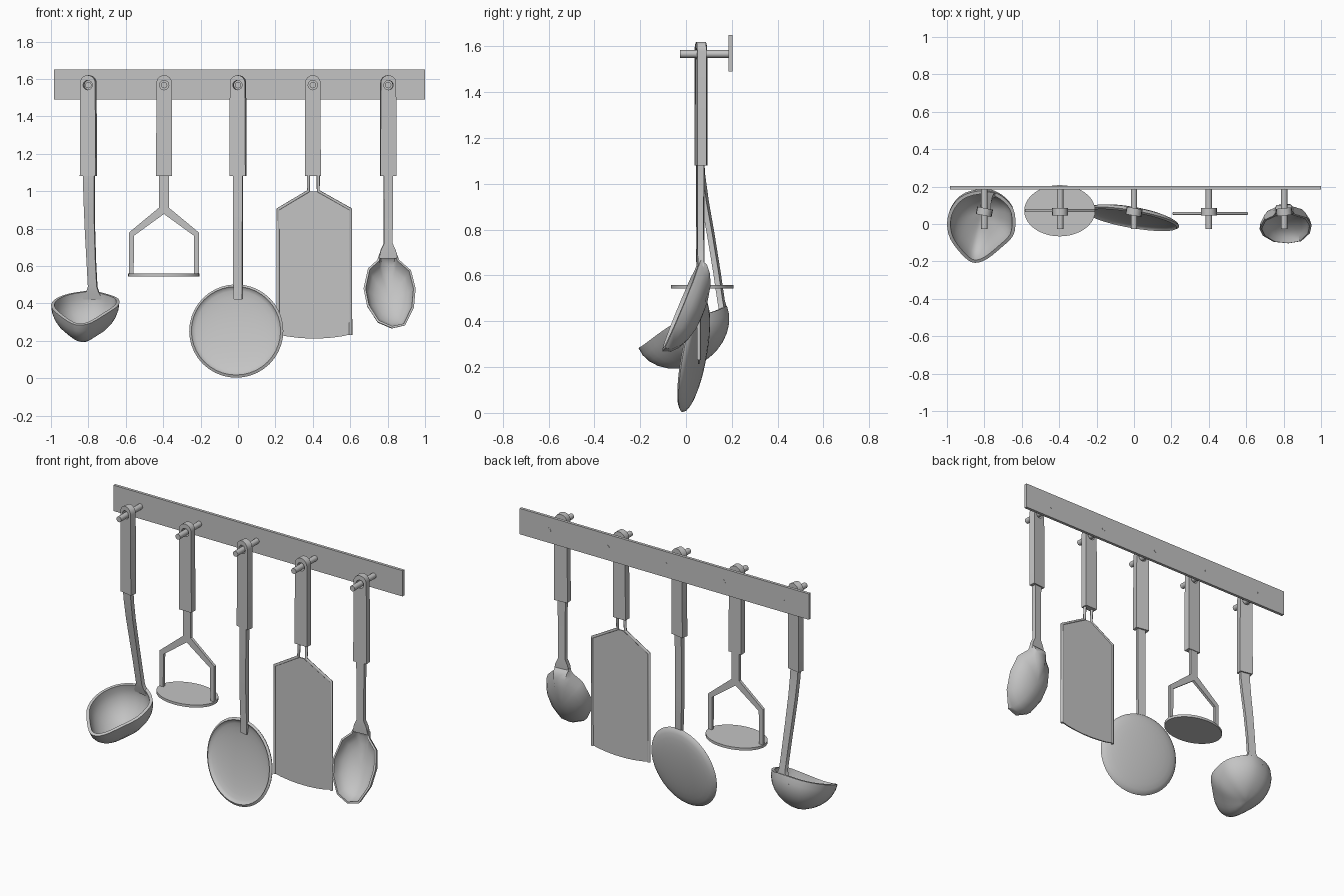
import bpy, bmesh, math
from mathutils import Vector

cube = bpy.data.objects.get("Cube")
if cube:
    bpy.data.objects.remove(cube, do_unlink=True)

steel = bpy.data.materials.new("brushed_grey")
steel.use_nodes = True
GREY = (0.55, 0.55, 0.55, 1)
steel.diffuse_color = GREY
steel.node_tree.nodes["Principled BSDF"].inputs["Base Color"].default_value = GREY

PEG_Z, HANDLE_Y, HANDLE_END = 1.567, 0.065, 1.08


def finish(name, bm, solid=0.0, smooth=None):
    """Turn a bmesh into an object, optionally thickened and smooth shaded."""
    bmesh.ops.recalc_face_normals(bm, faces=bm.faces)
    mesh = bpy.data.meshes.new(name)
    bm.to_mesh(mesh)
    bm.free()
    ob = bpy.data.objects.new(name, mesh)
    bpy.context.collection.objects.link(ob)
    if solid:
        mod = ob.modifiers.new("thickness", 'SOLIDIFY')
        mod.thickness, mod.offset = solid, 0
        bake(ob)
    mesh = ob.data
    mesh.materials.clear()
    mesh.materials.append(steel)
    if smooth:
        mesh.shade_smooth()
        mesh.set_sharp_from_angle(angle=math.radians(smooth))
    return ob


def bake(ob):
    bpy.context.view_layer.update()
    deps = bpy.context.evaluated_depsgraph_get()
    mesh = bpy.data.meshes.new_from_object(ob.evaluated_get(deps))
    ob.modifiers.clear()
    ob.data = mesh


def cylinder(name, centre, rx, ry, depth, axis='Z', segments=16):
    bm = bmesh.new()
    bmesh.ops.create_cone(bm, cap_ends=True, segments=segments,
                          radius1=1, radius2=1, depth=depth)
    for v in bm.verts:
        x, y, z = v.co.x * rx, v.co.y * ry, v.co.z
        v.co = Vector(centre) + Vector((x, y, z) if axis == 'Z' else (x, z, -y))
    return finish(name, bm, smooth=40)


def plate(name, loops, y, half, pivot_x=0, turn=0):
    """Flat outline in x and z, with optional holes, given a thickness along y."""
    bm = bmesh.new()
    edges = []
    for loop in loops:
        vs = [bm.verts.new((x, -half, z)) for x, z in loop]
        edges += [bm.edges.new((vs[i - 1], vs[i])) for i in range(len(vs))]
    bmesh.ops.triangle_fill(bm, edges=edges, use_beauty=True)
    new = bmesh.ops.extrude_face_region(bm, geom=bm.faces[:])
    for v in new["geom"]:
        if isinstance(v, bmesh.types.BMVert):
            v.co.y = half
    c, s = math.cos(turn), math.sin(turn)
    for v in bm.verts:
        x, d = v.co.x, v.co.y
        v.co.x, v.co.y = pivot_x + x * c - d * s, y + x * s + d * c
    return finish(name, bm, smooth=30)


def strap(name, sections, turn=0):
    """Rectangular bar through sections (x, y, z, half width, half thickness)."""
    bm = bmesh.new()
    c, s = math.cos(turn), math.sin(turn)
    rings = []
    for x, y, z, w, t in sections:
        rings.append([bm.verts.new((x + a * w * c - b * t * s, y + a * w * s + b * t * c, z))
                      for a, b in ((-1, -1), (1, -1), (1, 1), (-1, 1))])
    for lo, hi in zip(rings, rings[1:]):
        for i in range(4):
            bm.faces.new((lo[i - 1], lo[i], hi[i], hi[i - 1]))
    bm.faces.new(rings[0])
    bm.faces.new(rings[-1])
    return finish(name, bm, smooth=30)


def wire(name, points, radius):
    curve = bpy.data.curves.new(name, 'CURVE')
    curve.dimensions = '3D'
    curve.bevel_depth, curve.bevel_resolution, curve.use_fill_caps = radius, 2, True
    line = curve.splines.new('POLY')
    line.points.add(len(points) - 1)
    for p, co in zip(line.points, points):
        p.co = (*co, 1)
    source = bpy.data.objects.new(name + "_path", curve)
    bpy.context.collection.objects.link(source)
    bm = bmesh.new()
    bpy.context.view_layer.update()
    mesh = bpy.data.meshes.new_from_object(
        source.evaluated_get(bpy.context.evaluated_depsgraph_get()))
    bm.from_mesh(mesh)
    bpy.data.objects.remove(source)
    return finish(name, bm, smooth=50)


def rounded(points, steps):
    """Closed smooth curve through the points."""
    pts, out = [Vector(p) for p in points], []
    n = len(pts)
    for i in range(n):
        a, b, c, d = (pts[(i + k) % n] for k in (-1, 0, 1, 2))
        for k in range(steps):
            t = k / steps
            out.append(0.5 * (2 * b + (c - a) * t + (2 * a - 5 * b + 4 * c - d) * t * t
                              + (3 * b - a - 3 * c + d) * t ** 3))
    return out


def bowl(name, rim, centre, deepest, thickness, rings=7):
    bm = bmesh.new()
    centre, deepest = Vector(centre), Vector(deepest)
    bottom = bm.verts.new(deepest)
    last = None
    for k in range(1, rings + 1):
        a = math.pi / 2 * k / rings
        ring = [bm.verts.new(centre + (Vector(p) - centre) * math.sin(a)
                             + (deepest - centre) * math.cos(a)) for p in rim]
        for i in range(len(ring)):
            if last:
                bm.faces.new((last[i - 1], last[i], ring[i], ring[i - 1]))
            else:
                bm.faces.new((bottom, ring[i], ring[i - 1]))
        last = ring
    return finish(name, bm, solid=thickness, smooth=45)


def arc(radius, z, start, end, steps):
    angles = [math.radians(start + (end - start) * i / steps) for i in range(steps + 1)]
    return [(radius * math.cos(a), z + radius * math.sin(a)) for a in angles]


# Wall rail
plate("wall_rail", [[(-0.985, 1.49), (1.0, 1.49), (1.0, 1.65), (-0.985, 1.65)]], 0.194, 0.009)

# Pegs and handles
handle = [(-0.043, HANDLE_END), (0.043, HANDLE_END)] + arc(0.041, 1.579, 0, 180, 12)
hole = arc(0.025, PEG_Z, 0, 345, 23)
tools = {"ladle": (-0.8, -0.2), "masher": (-0.395, 0), "skimmer": (0, -0.17),
         "turner": (0.4, 0), "spoon": (0.803, 0.1)}
for tool, (x, turn) in tools.items():
    cylinder(tool + "_peg", (x, 0.089, PEG_Z), 0.017, 0.017, 0.23, 'Y')
    plate(tool + "_handle", [handle, hole], HANDLE_Y, 0.02, x, turn)

# Ladle
strap("ladle_shaft", [(-0.797, 0.062, 1.1, 0.031, 0.012), (-0.797, 0.066, 1.04, 0.03, 0.012),
                      (-0.795, 0.083, 0.92, 0.028, 0.012), (-0.791, 0.108, 0.78, 0.026, 0.012),
                      (-0.784, 0.134, 0.62, 0.024, 0.012), (-0.777, 0.153, 0.49, 0.024, 0.012),
                      (-0.777, 0.16, 0.46, 0.034, 0.012), (-0.78, 0.168, 0.42, 0.06, 0.008)], -0.2)
ladle_rim = rounded([(-0.99, 0.01, 0.395), (-0.973, -0.08, 0.36), (-0.90, -0.172, 0.305),
                     (-0.85, -0.2, 0.288), (-0.79, -0.18, 0.3), (-0.715, -0.12, 0.345),
                     (-0.655, -0.06, 0.385), (-0.643, 0.01, 0.41), (-0.655, 0.08, 0.43),
                     (-0.71, 0.14, 0.45), (-0.79, 0.17, 0.465), (-0.9, 0.15, 0.45),
                     (-0.965, 0.09, 0.425)], 3)
bowl("ladle_bowl", ladle_rim, (-0.815, 0, 0.375), (-0.815, 0.06, 0.225), 0.018)

# Masher: forked frame and flat oval foot
fork = [(0.026, 1.1), (0.026, 0.912), (0.188, 0.778), (0.188, 0.55), (0.162, 0.55), (0.16, 0.762)]
frame = fork + [(0, 0.878)] + [(-x, z) for x, z in reversed(fork)]
plate("masher_frame", [frame], 0.072, 0.009, -0.396)
cylinder("masher_foot", (-0.397, 0.071, 0.551), 0.19, 0.137, 0.016, segments=40)

# Skimmer: shallow tilted dish
strap("skimmer_shaft", [(0, 0.062, 1.1, 0.026, 0.014), (0, 0.06, 0.7, 0.025, 0.013),
                        (0, 0.066, 0.49, 0.024, 0.01), (0, 0.06, 0.42, 0.022, 0.005)], -0.17)
dish_rim = []
for i in range(40):
    a = math.tau * i / 40
    dx, dz = 0.245 * math.cos(a), 0.243 * math.sin(a)
    dish_rim.append((-0.01 + dx, 0.025 - 0.17 * dx + 0.18 * dz, 0.253 + dz))
bowl("skimmer_dish", dish_rim, (-0.01, 0.025, 0.253), (-0.003, 0.065, 0.246), 0.016)

# Turner: blade framed by bent wires
BLADE_Y, MID = 0.056, 0.408
edge = [(0.196, 0.235), (0.196, 0.905), (0.03, 0.998)]
low = [(0.19 * t, 0.212 + 0.02 * t * t) for t in (-0.8, -0.5, -0.2, 0.2, 0.5, 0.8)]
plate("turner_blade", [low + edge + [(-x, z) for x, z in reversed(edge)]], BLADE_Y, 0.004, MID)
for side, label in ((-1, "right"), (1, "left")):
    path = [(0.403 + side * 0.026, 0.062, 1.1), (0.403 + side * 0.026, BLADE_Y, 1.0),
            (MID + side * 0.194, BLADE_Y, 0.903), (MID + side * 0.194, BLADE_Y, 0.23)]
    wire("turner_wire_" + label, path, 0.009)

# Spoon: tilted faceted oval with a short collar
strap("spoon_shaft", [(0.803, 0.062, 1.1, 0.025, 0.014), (0.803, 0.062, 0.72, 0.023, 0.013),
                      (0.803, 0.062, 0.685, 0.04, 0.014), (0.803, 0.062, 0.64, 0.05, 0.012)], 0.08)
outline = [(0.76, 0.665), (0.75, 0.63), (0.7, 0.585), (0.677, 0.48), (0.695, 0.39), (0.75, 0.305),
           (0.825, 0.273), (0.89, 0.288), (0.935, 0.38), (0.944, 0.48), (0.92, 0.575),
           (0.857, 0.63), (0.845, 0.665)]
spoon_rim = [(x, 0.05 + 0.42 * (z - 0.64) + 0.07 * (x - 0.81), z) for x, z in outline]
bowl("spoon_bowl", spoon_rim, (0.81, -0.026, 0.46), (0.803, 0.066, 0.425), 0.012, rings=5)
